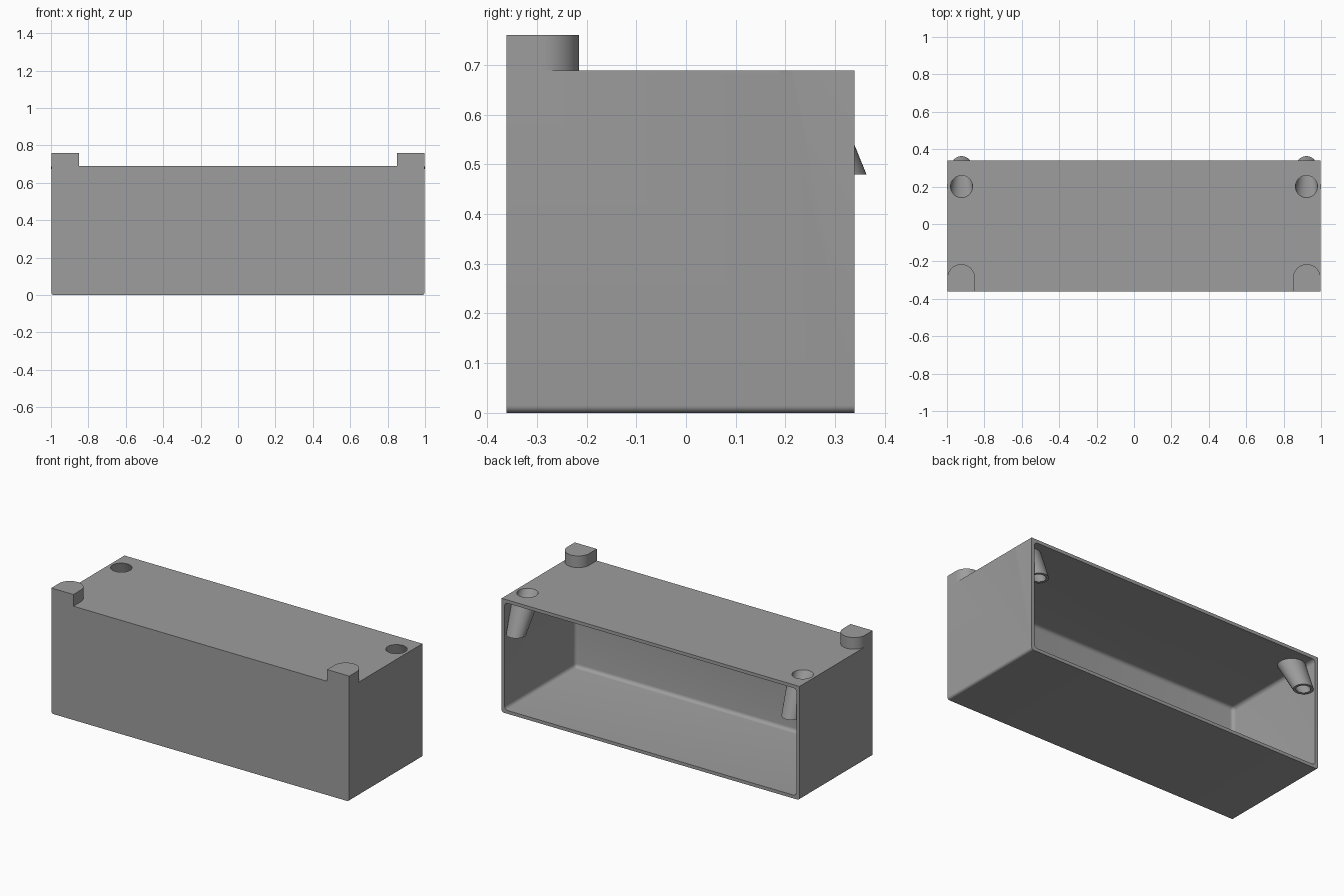
import bpy, bmesh, math

if "Cube" in bpy.data.objects:
    bpy.data.objects.remove(bpy.data.objects["Cube"])

W, Y0, Y1, TOP, WALL = 0.998, -0.361, 0.339, 0.689, 0.02

grey = bpy.data.materials.new("plain grey")
grey.diffuse_color = (0.34, 0.34, 0.34, 1)
grey.use_nodes = True
grey.node_tree.nodes["Principled BSDF"].inputs["Base Color"].default_value = grey.diffuse_color


def make(name, bm):
    bmesh.ops.recalc_face_normals(bm, faces=bm.faces)
    me = bpy.data.meshes.new(name)
    bm.to_mesh(me)
    bm.free()
    me.materials.append(grey)
    ob = bpy.data.objects.new(name, me)
    bpy.context.collection.objects.link(ob)
    return ob


def box(name, x, y0, y1, z0, z1, radius, segs, pick):
    """Box with the edges chosen by pick(direction, midpoint) rounded."""
    bm = bmesh.new()
    bmesh.ops.create_cube(bm, size=1)
    for v in bm.verts:
        v.co = (2 * x * v.co.x, y0 + (v.co.y + 0.5) * (y1 - y0), z0 + (v.co.z + 0.5) * (z1 - z0))
    edges = [e for e in bm.edges
             if pick((e.verts[1].co - e.verts[0].co).normalized(), (e.verts[0].co + e.verts[1].co) / 2)]
    bmesh.ops.bevel(bm, geom=edges, offset=radius, segments=segs, profile=0.5, affect='EDGES')
    return make(name, bm)


def slanted_cone(name, x, z_top, z_low, y_at, r_at, segs=48):
    """Round tapered body with level ends and a leaning axis."""
    bm = bmesh.new()
    rings = []
    for z in (z_top, z_low):
        rings.append([bm.verts.new((x + r_at(z) * math.cos(a), y_at(z) + r_at(z) * math.sin(a), z))
                      for a in (2 * math.pi * i / segs for i in range(segs))])
    for i in range(segs):
        j = (i + 1) % segs
        bm.faces.new((rings[0][i], rings[0][j], rings[1][j], rings[1][i]))
    for ring in rings:
        bm.faces.new(ring)
    return make(name, bm)


def combine(target, other, operation):
    mod = target.modifiers.new("cut", 'BOOLEAN')
    mod.operation, mod.object, mod.solver = operation, other, 'EXACT'
    bpy.context.view_layer.objects.active = target
    bpy.ops.object.modifier_apply(modifier=mod.name)
    bpy.data.objects.remove(other)


def smooth(ob):
    bpy.ops.object.select_all(action='DESELECT')
    ob.select_set(True)
    bpy.context.view_layer.objects.active = ob
    bpy.ops.object.shade_smooth_by_angle(angle=math.radians(35))


# Hollow case, open at the back, with rounded lower long-wall edges
case = box("case", W, Y0, Y1, 0, TOP, 0.015, 5,
           lambda d, m: abs(d.y) > 0.9 and m.z < 0.1)
cavity = box("cavity", W - WALL, Y0 + WALL, Y1 + 0.1, WALL, TOP - WALL, 0.022, 5,
             lambda d, m: m.y < Y1 + 0.09)
combine(case, cavity, 'DIFFERENCE')

# Leaning screw bosses under the top, each with a tapered bore
LOW = 0.48
depth = lambda z: (TOP - z) / (TOP - LOW)
axis = lambda z: 0.2 + 0.108 * depth(z)
for s in (-1, 1):
    boss = slanted_cone("boss", s * 0.922, TOP - 0.001, LOW, axis, lambda z: 0.078 - 0.023 * depth(z))
    combine(case, boss, 'UNION')
for s in (-1, 1):
    bore = slanted_cone("bore", s * 0.922, TOP + 0.02, LOW - 0.02, axis, lambda z: 0.059 - 0.02 * depth(z))
    combine(case, bore, 'DIFFERENCE')
smooth(case)

# Raised lugs on the front corners, rounded toward the back
R = 0.074
for s, side in ((-1, "left"), (1, "right")):
    bm = bmesh.new()
    cx, cy = s * (W - R), -0.215 - R
    pts = [(cx - R, Y0), (cx + R, Y0)]
    pts += [(cx + R * math.cos(math.pi * i / 24), cy + R * math.sin(math.pi * i / 24)) for i in range(25)]
    base = bm.faces.new([bm.verts.new((x, y, TOP)) for x, y in pts])
    ext = bmesh.ops.extrude_face_region(bm, geom=[base], use_keep_orig=True)
    for v in ext["geom"]:
        if isinstance(v, bmesh.types.BMVert):
            v.co.z = 0.76
    smooth(make(side + "_lug", bm))
